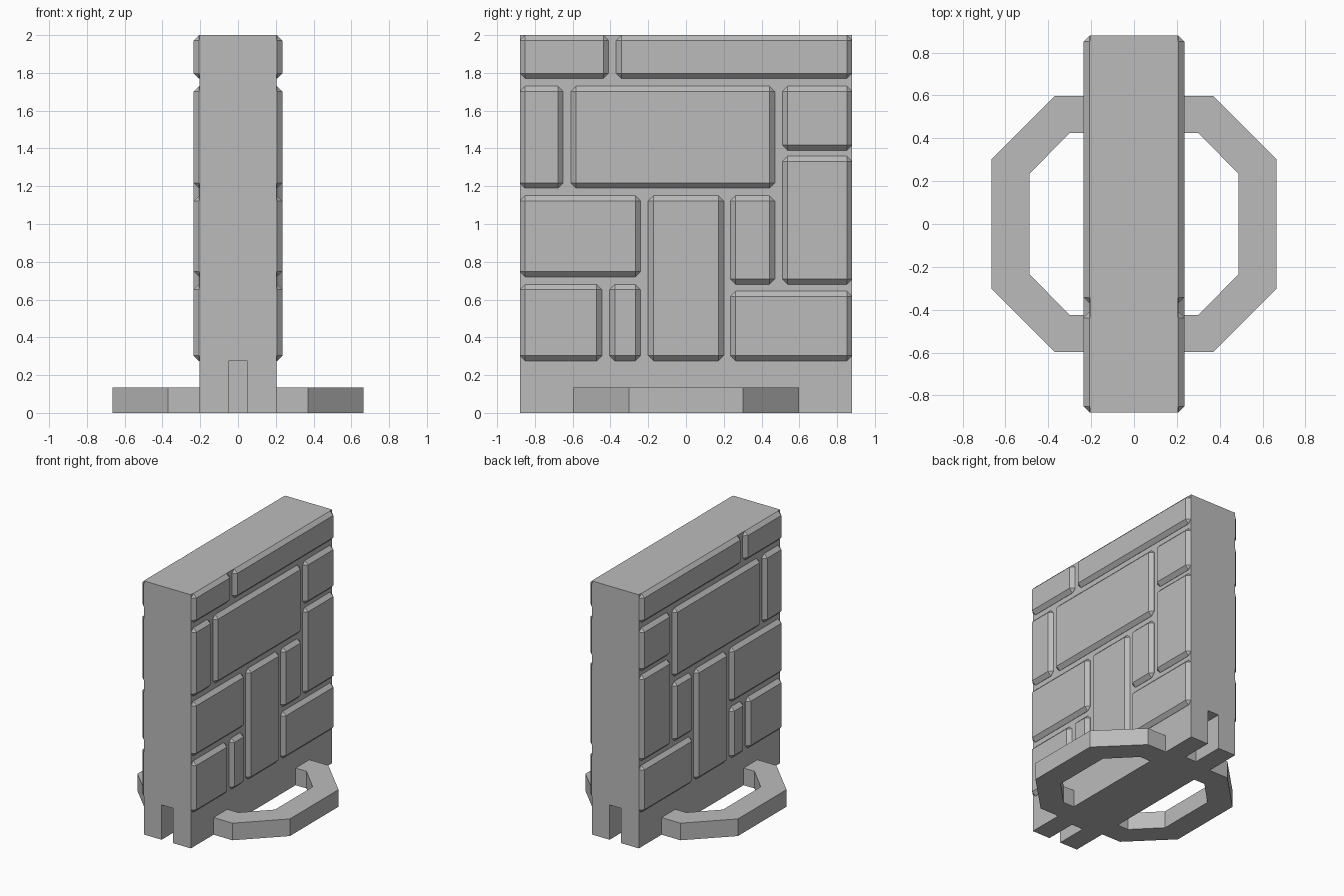
import bpy
import bmesh
from mathutils import Vector

if "Cube" in bpy.data.objects:
    bpy.data.objects.remove(bpy.data.objects["Cube"], do_unlink=True)

# One stone colour for the whole model
stone = bpy.data.materials.new("stone_grey")
stone.use_nodes = True
colour = (0.5, 0.5, 0.5, 1)
stone.diffuse_color = colour
stone.node_tree.nodes["Principled BSDF"].inputs["Base Color"].default_value = colour


def finish(name, bm):
    """Turn a bmesh into a flat shaded stone object."""
    bmesh.ops.recalc_face_normals(bm, faces=bm.faces)
    mesh = bpy.data.meshes.new(name)
    bm.to_mesh(mesh)
    bm.free()
    mesh.materials.append(stone)
    obj = bpy.data.objects.new(name, mesh)
    bpy.context.collection.objects.link(obj)
    return obj


def box_mesh(low, high):
    low, high = Vector(low), Vector(high)
    bm = bmesh.new()
    bmesh.ops.create_cube(bm, size=1)
    bmesh.ops.scale(bm, vec=high - low, verts=bm.verts)
    bmesh.ops.translate(bm, vec=(low + high) / 2, verts=bm.verts)
    return bm


HALF_X, HALF_Y, HEIGHT = 0.205, 0.88, 2.0
BRICK_X, CHAMFER = 0.235, 0.028

# Wall slab with a connector slot at the foot of each end
wall = finish("wall_slab", box_mesh((-HALF_X, -HALF_Y, 0), (HALF_X, HALF_Y, HEIGHT)))
for side in (-1, 1):
    ends = sorted((side * 0.63, side))
    cutter = finish("slot_cutter", box_mesh((-0.05, ends[0], -0.1), (0.05, ends[1], 0.275)))
    cutter.hide_render = True
    cut = wall.modifiers.new("slot", "BOOLEAN")
    cut.operation = "DIFFERENCE"
    cut.solver = "EXACT"
    cut.object = cutter
    bpy.context.view_layer.objects.active = wall
    bpy.ops.object.modifier_apply(modifier=cut.name)
    bpy.data.objects.remove(cutter, do_unlink=True)

# Chamfered bricks: y start, y end, z start, z end
bricks = [
    (-HALF_Y, -0.41, 1.77, HEIGHT), (-0.37, HALF_Y, 1.77, HEIGHT),
    (-HALF_Y, -0.65, 1.19, 1.73), (-0.61, 0.47, 1.19, 1.73),
    (0.51, HALF_Y, 1.39, 1.73), (0.51, HALF_Y, 0.68, 1.36),
    (-HALF_Y, -0.24, 0.72, 1.15), (-0.2, 0.2, 0.275, 1.15),
    (0.235, 0.47, 0.68, 1.15), (0.235, HALF_Y, 0.275, 0.645),
    (-HALF_Y, -0.445, 0.275, 0.68), (-0.405, -0.24, 0.275, 0.68),
]


def add_brick(name, y0, y1, z0, z1, side):
    inner = HALF_X - 0.002
    bm = box_mesh((inner, y0, z0), (BRICK_X, y1, z1))
    # Leave the edges against the wall square
    edges = [e for e in bm.edges if max(v.co.x for v in e.verts) > HALF_X]
    bmesh.ops.bevel(bm, geom=edges, offset=CHAMFER, segments=1, affect="EDGES")
    bmesh.ops.scale(bm, vec=(side, 1, 1), verts=bm.verts)
    finish(name, bm)


for side, label in ((1, "left"), (-1, "right")):
    for number, brick in enumerate(bricks, 1):
        add_brick(f"{label}_brick_{number}", *brick, side)

# Octagonal foot ring around the base
def octagon(x_far, x_near, y_far, y_near):
    quarter = [(x_far, y_near), (x_near, y_far)]
    half = quarter + [(-x, y) for x, y in reversed(quarter)]
    return half + [(-x, -y) for x, y in half]


outer = octagon(0.665, 0.37, 0.597, 0.303)
inner = octagon(0.487, 0.3, 0.425, 0.235)
bm = bmesh.new()
loops = [[bm.verts.new((x, y, 0)) for x, y in loop] for loop in (outer, inner)]
count = len(outer)
for i in range(count):
    j = (i + 1) % count
    bm.faces.new((loops[0][i], loops[0][j], loops[1][j], loops[1][i]))
ring = bmesh.ops.extrude_face_region(bm, geom=bm.faces[:])
top = [v for v in ring["geom"] if isinstance(v, bmesh.types.BMVert)]
bmesh.ops.translate(bm, vec=(0, 0, 0.135), verts=top)
finish("foot_ring", bm)
